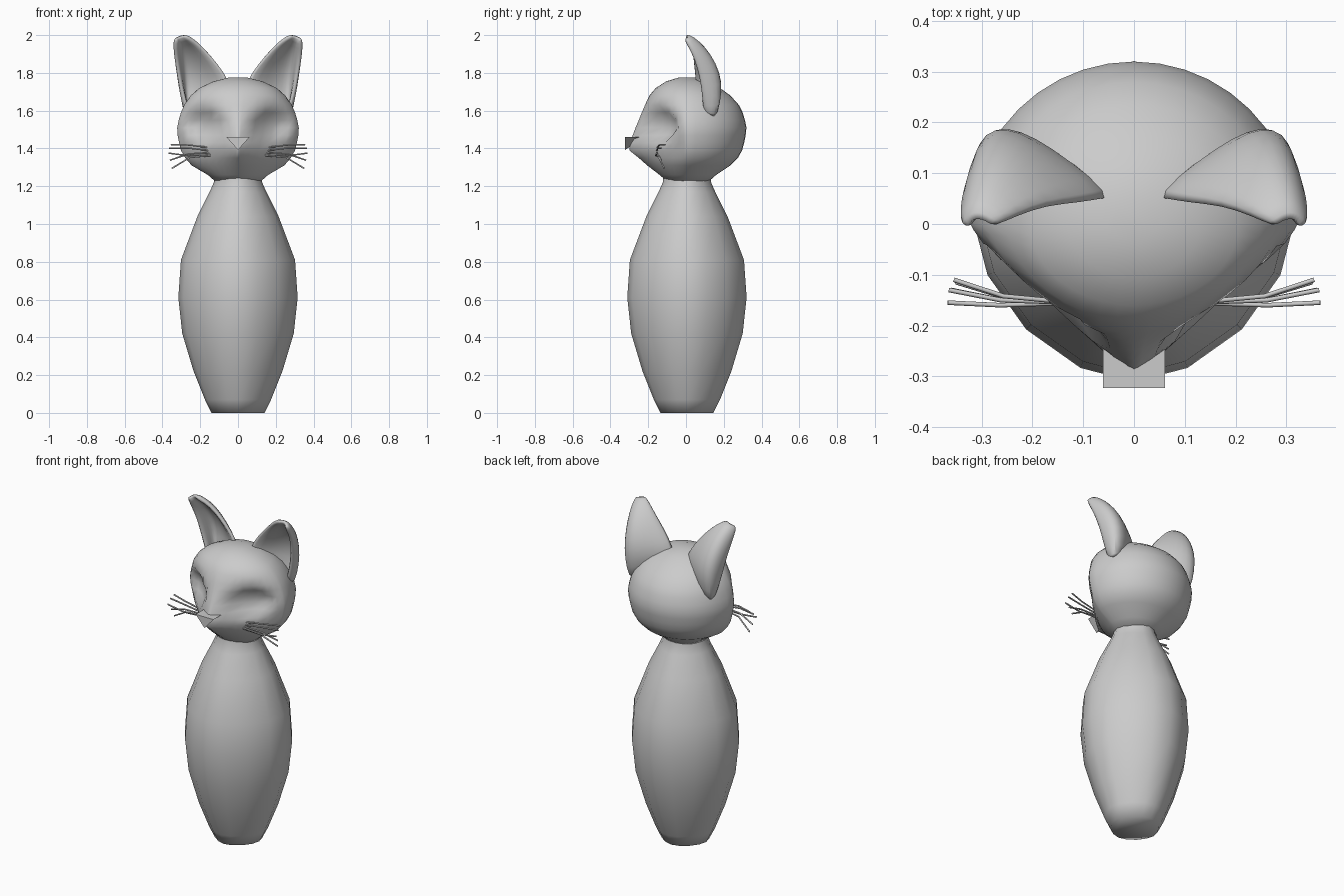
import bpy, bmesh, math
from mathutils import Vector

if "Cube" in bpy.data.objects:
    bpy.data.objects.remove(bpy.data.objects["Cube"])


def make_object(name, rows, closed=True, caps=True, angle=60):
    """Loft a list of point rows into a smooth mesh object."""
    bm = bmesh.new()
    grid = [[bm.verts.new(p) for p in row] for row in rows]
    n = len(grid[0])
    for a, b in zip(grid, grid[1:]):
        for i in range(n if closed else n - 1):
            j = (i + 1) % n
            bm.faces.new((a[i], a[j], b[j], b[i]))
    if caps:
        bm.faces.new(grid[0])
        bm.faces.new(grid[-1])
    bmesh.ops.recalc_face_normals(bm, faces=bm.faces[:])
    mesh = bpy.data.meshes.new(name)
    bm.to_mesh(mesh)
    bm.free()
    obj = bpy.data.objects.new(name, mesh)
    bpy.context.collection.objects.link(obj)
    bpy.ops.object.select_all(action='DESELECT')
    obj.select_set(True)
    bpy.context.view_layer.objects.active = obj
    bpy.ops.object.shade_smooth_by_angle(angle=math.radians(angle))
    return obj


def rounded(c, p):
    """Signed power for superellipse sections."""
    return math.copysign(abs(c) ** (2 / p), c)


# Body: bottle shape with a slightly squared-off diamond section (radius, z)
body_profile = [(0.14, 0), (0.175, 0.07), (0.235, 0.22), (0.295, 0.42), (0.316, 0.61),
                (0.302, 0.81), (0.215, 1.04), (0.15, 1.17), (0.128, 1.22), (0.125, 1.27)]
make_object("body", [[(r * rounded(math.cos(math.tau * i / 16), 1.75),
                       r * rounded(math.sin(math.tau * i / 16), 1.75) + 0.005, z)
                      for i in range(16)] for r, z in body_profile], angle=80)

# Head rings: z, half width, front depth, back depth, roundness of the face
head_rings = [(1.225, 0.12, 0.10, 0.12, 1.9), (1.26, 0.16, 0.14, 0.16, 1.7),
              (1.31, 0.245, 0.205, 0.235, 1.4), (1.35, 0.28, 0.25, 0.275, 1.2),
              (1.39, 0.302, 0.30, 0.297, 1.08), (1.43, 0.312, 0.297, 0.308, 1.08),
              (1.47, 0.32, 0.282, 0.316, 1.15), (1.51, 0.322, 0.267, 0.32, 1.22),
              (1.55, 0.314, 0.25, 0.312, 1.3), (1.59, 0.302, 0.234, 0.3, 1.4),
              (1.63, 0.285, 0.217, 0.28, 1.6), (1.68, 0.25, 0.194, 0.235, 1.8),
              (1.72, 0.205, 0.16, 0.18, 2.0), (1.755, 0.13, 0.105, 0.12, 2.0),
              (1.775, 0.05, 0.04, 0.05, 2.0)]


def head_point(ring, t):
    z, w, front, back, p = ring
    c, s = math.cos(t), math.sin(t)
    x = w * (rounded(c, p) if s < 0 else c)
    y = back * s if s > 0 else front * rounded(s, p)
    if y < 0:  # eye sockets
        d = 1 - ((abs(x) - 0.175) / 0.105) ** 2 - ((z - 1.52) / 0.085) ** 2
        y += 0.07 * max(0, d) ** 0.6
    return x, y, z


make_object("head", [[head_point(r, math.tau * i / 40) for i in range(40)] for r in head_rings])

# Nose: triangular wedge tapering up towards the face
make_object("nose", [[(-0.061, y, 1.46), (0.061, y, 1.46), (0, y, z)]
                     for y, z in ((-0.323, 1.392), (-0.24, 1.445))], angle=30)

# Ears: cupped shells through inner edge, back and outer edge, mirrored
ear_rows = [((0.04, 0.05, 1.71), (0.245, 0.155, 1.58), (0.255, 0.09, 1.58)),
            ((0.048, 0.05, 1.765), (0.25, 0.185, 1.70), (0.292, 0.085, 1.68)),
            ((0.10, 0.04, 1.842), (0.26, 0.172, 1.80), (0.312, 0.07, 1.78)),
            ((0.172, 0.035, 1.922), (0.278, 0.125, 1.89), (0.328, 0.045, 1.87)),
            ((0.23, 0.015, 1.972), (0.297, 0.068, 1.953), (0.335, 0.015, 1.93)),
            ((0.278, -0.006, 1.998), (0.31, 0.008, 1.995), (0.332, -0.01, 1.98))]


def ear_arc(inner, back, outer, n=6):
    a, b, c = Vector(inner), Vector(back), Vector(outer)
    ctrl = 2 * b - (a + c) / 2
    return [a * (1 - t) ** 2 + ctrl * 2 * t * (1 - t) + c * t * t
            for t in (i / n for i in range(n + 1))]


ears = make_object("ears", [ear_arc(*r) for r in ear_rows], closed=False, caps=False)
shell = ears.modifiers.new("Thickness", 'SOLIDIFY')
shell.thickness = 0.028
shell.offset = 0
ears.modifiers.new("Round", 'SUBSURF').levels = 1
ears.modifiers["Round"].render_levels = 1
ears.modifiers.new("Mirror", 'MIRROR')

# Whiskers: thin bent tubes (start x, start z, middle z, end x, end y, end z)
whiskers = [(0.12, 1.40, 1.418, 0.355, -0.11, 1.42), (0.12, 1.385, 1.402, 0.365, -0.13, 1.402),
            (0.12, 1.37, 1.362, 0.367, -0.155, 1.375), (0.12, 1.378, 1.372, 0.36, -0.13, 1.338),
            (0.12, 1.365, 1.352, 0.35, -0.115, 1.295)]
for side, label in ((-1, "left"), (1, "right")):
    for x0, z0, zm, x1, y1, z1 in whiskers:
        curve = bpy.data.curves.new("whisker_" + label, 'CURVE')
        curve.dimensions = '3D'
        curve.bevel_depth = 0.0045
        curve.bevel_resolution = 1
        curve.use_fill_caps = True
        path = [(x0, -0.155, z0), ((x0 + x1) / 2 + 0.02, y1 * 0.4 - 0.098, zm), (x1, y1, z1)]
        line = curve.splines.new('POLY')
        line.points.add(2)
        for pt, (x, y, z) in zip(line.points, path):
            pt.co = (side * x, y, z, 1)
        bpy.context.collection.objects.link(bpy.data.objects.new("whisker_" + label, curve))
